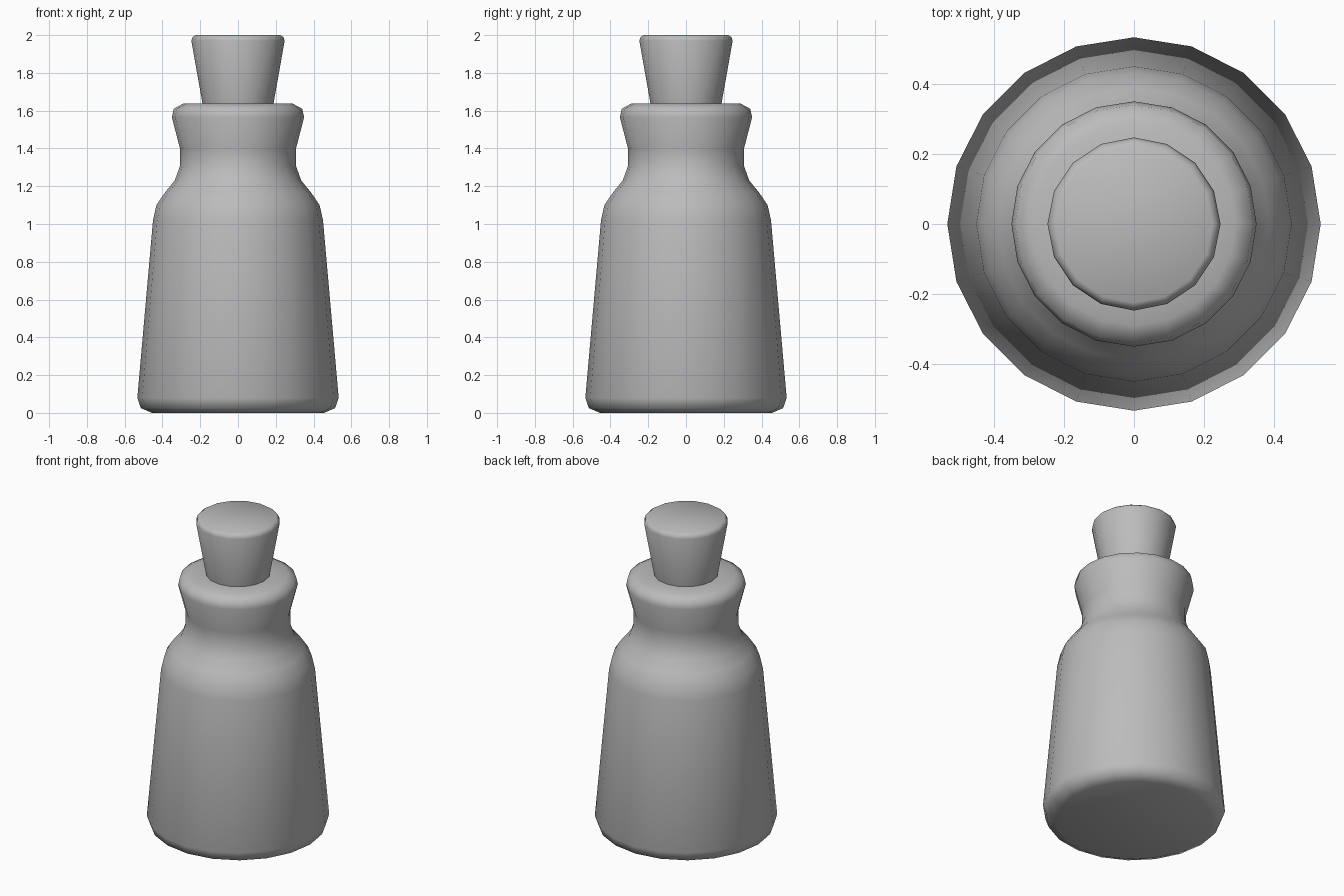
import bpy
import bmesh
from math import cos, sin, tau

cube = bpy.data.objects.get("Cube")
if cube:
    bpy.data.objects.remove(cube, do_unlink=True)

# One plain grey for the whole model
grey = bpy.data.materials.new("plain grey")
grey.use_nodes = True
colour = (0.5, 0.5, 0.5, 1)
grey.diffuse_color = colour
grey.node_tree.nodes["Principled BSDF"].inputs["Base Color"].default_value = colour


def lathe(name, profile, sides):
    """Turn (radius, height) points around z, capping both ends."""
    bm = bmesh.new()
    rings = [[bm.verts.new((r * cos(tau * i / sides), r * sin(tau * i / sides), z))
              for i in range(sides)] for r, z in profile]
    for low, high in zip(rings, rings[1:]):
        for i in range(sides):
            j = (i + 1) % sides
            bm.faces.new((low[i], low[j], high[j], high[i]))
    bm.faces.new(rings[0][::-1])
    bm.faces.new(rings[-1])
    for face in bm.faces:
        face.smooth = True
    mesh = bpy.data.meshes.new(name)
    bm.to_mesh(mesh)
    bm.free()
    mesh.materials.append(grey)
    obj = bpy.data.objects.new(name, mesh)
    bpy.context.collection.objects.link(obj)
    return obj


# Bottle: rounded foot, tapering wall, shoulder, neck and flared lip
lathe("bottle", [
    (0.455, 0), (0.514, 0.025), (0.533, 0.08),
    (0.45, 1.02), (0.432, 1.10), (0.388, 1.165), (0.335, 1.23),
    (0.306, 1.31), (0.306, 1.395),
    (0.35, 1.565), (0.34, 1.61), (0.29, 1.637), (0.17, 1.637),
], 20)

# Tapered stopper with a small bevel at the top
lathe("stopper", [(0.165, 1.5), (0.188, 1.637), (0.247, 1.97), (0.24, 1.99), (0.225, 2.0)], 16)
